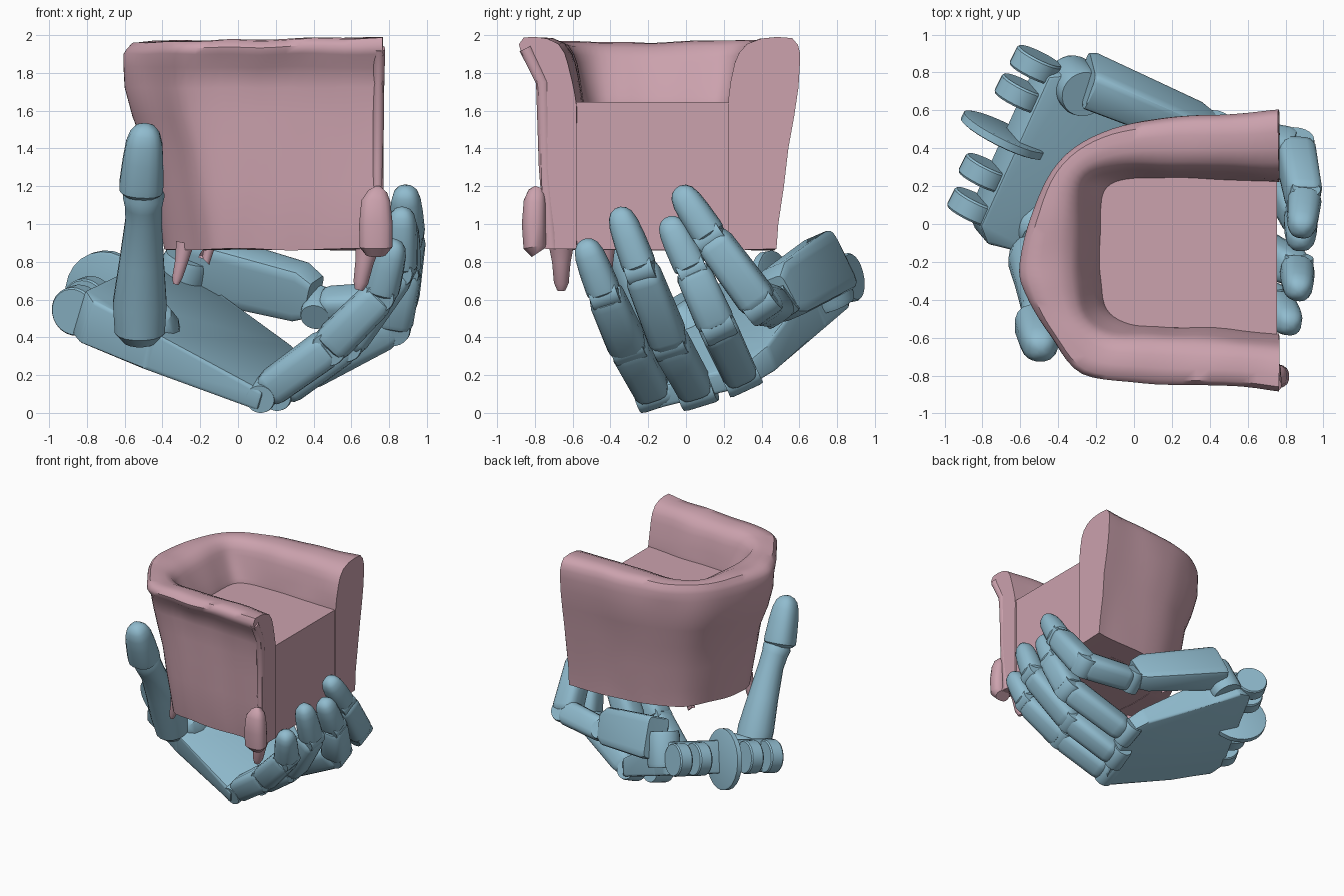
import bpy, bmesh, math
from mathutils import Vector as V, noise

if "Cube" in bpy.data.objects:
    bpy.data.objects.remove(bpy.data.objects["Cube"])


def material(name, col):
    m = bpy.data.materials.new(name)
    m.diffuse_color = col
    m.use_nodes = True
    m.node_tree.nodes["Principled BSDF"].inputs["Base Color"].default_value = m.diffuse_color
    return m


PINK = material("chair_pink", (0.60, 0.36, 0.42, 1))
BLUE = material("hand_blue", (0.28, 0.50, 0.62, 1))


def finish(name, bm, mat, angle=35):
    bmesh.ops.recalc_face_normals(bm, faces=bm.faces[:])
    me = bpy.data.meshes.new(name)
    bm.to_mesh(me)
    bm.free()
    ob = bpy.data.objects.new(name, me)
    bpy.context.collection.objects.link(ob)
    me.materials.append(mat)
    bpy.ops.object.select_all(action='DESELECT')
    ob.select_set(True)
    bpy.context.view_layer.objects.active = ob
    bpy.ops.object.shade_smooth_by_angle(angle=math.radians(angle))
    return ob


def loft(name, rings, mat, angle=35):
    bm = bmesh.new()
    vs = [[bm.verts.new(p) for p in r] for r in rings]
    n = len(vs[0])
    for a, b in zip(vs, vs[1:]):
        for i in range(n):
            bm.faces.new((a[i], a[(i + 1) % n], b[(i + 1) % n], b[i]))
    bm.faces.new(vs[0])
    bm.faces.new(vs[-1])
    return finish(name, bm, mat, angle)


def tube(name, pts, sizes, side, mat, e=2.0, n=16):
    """Loft superellipse sections (half width, half depth) along a path."""
    pts = [V(p) for p in pts]
    rings = []
    for i, p in enumerate(pts):
        t = (pts[min(i + 1, len(pts) - 1)] - pts[max(i - 1, 0)]).normalized()
        s = (V(side) - t * t.dot(V(side))).normalized()
        d = t.cross(s)
        ring = []
        for k in range(n):
            a = 2 * math.pi * (k + 0.5) / n
            c, q = math.cos(a), math.sin(a)
            ring.append(p + s * sizes[i][0] * math.copysign(abs(c) ** (2 / e), c)
                        + d * sizes[i][1] * math.copysign(abs(q) ** (2 / e), q))
        rings.append(ring)
    return loft(name, rings, mat)


def segment(name, p, q, r0, r1, side, tip=False, e=3.6):
    p, q = V(p), V(q)
    prof = [(-.03, .7), (.02, .92), (.1, 1), (.88, 1), (.97, .88), (1.01, .65)]
    if tip:
        prof = [(0, .75), (.06, .97), (.15, 1), (.5, 1), (.75, .95), (.9, .8), (.98, .55), (1.02, .2)]
    tube(name, [p.lerp(q, t) for t, _ in prof],
         [((r0 + (r1 - r0) * t) * k,) * 2 for t, k in prof], side, BLUE, 2.5 if tip else e)


def disc(name, c, axis, r, half):
    c, a = V(c), V(axis).normalized()
    tube(name, [c - a * half, c - a * half * .8, c + a * half * .8, c + a * half],
         [(r * .94,) * 2, (r, r), (r, r), (r * .94,) * 2], a.orthogonal(), BLUE, 2, 24)


def spline(pts, per):
    P = [pts[0]] + pts + [pts[-1]]
    out = []
    for i in range(1, len(P) - 2):
        a, b, c, d = P[i - 1:i + 3]
        for k in range(per):
            t = k / per
            out.append(0.5 * (2 * b + (c - a) * t + (2 * a - 5 * b + 4 * c - d) * t * t
                              + (3 * b - a - 3 * c + d) * t ** 3))
    return out + [pts[-1]]


# Tub chair wall: arms and curved back, opening toward +x
outer = [(.765, .6), (.45, .575), (.15, .56), (-.12, .5), (-.36, .37), (-.51, .13), (-.6, -.2),
         (-.57, -.38), (-.44, -.6), (-.28, -.8), (.05, -.85), (.4, -.86), (.765, -.89)]
inner = [(.765, .26), (.5, .27), (.2, .28), (-.08, .28), (-.23, .23), (-.27, .1), (-.275, -.1),
         (-.27, -.3), (-.24, -.48), (-.1, -.57), (.1, -.58), (.4, -.59), (.765, -.63)]
OUT = spline([V((x, y, 0)) for x, y in outer], 5)
INN = spline([V((x, y, 0)) for x, y in inner], 5)
CEN = V((.765, -.15, 0))


def scaled(p, s, sy, z):
    """Shrink toward the front centre; the -y flank has its own y scale."""
    d = p - CEN
    k = min(max(-d.y / .4, 0), 1)
    return CEN + V((d.x * s, d.y * (s + (sy - s) * k), z))


wall = [(.845, .80, .865), (.86, .82, 1.0), (.89, .83, 1.2), (.92, .835, 1.4), (.965, .84, 1.57),
        (.995, .85, 1.72), (1, .88, 1.83), (1, .97, 1.9)]
rim = [(.04, 1.95), (.13, 1.985), (.35, 1.99), (.6, 1.985), (.82, 1.96), (.94, 1.91)]
inside = [(1.0, 1.85), (.95, 1.75), (.92, 1.68), (.9, 1.62), (.9, .865)]
rings = []
for i, (o, n) in enumerate(zip(OUT, INN)):
    dip = -.025 * math.sin(math.pi * i / (len(OUT) - 1))
    ring = [scaled(o, s, sy, z) for s, sy, z in wall]
    ring += [o.lerp(n, t) + V((0, 0, z + dip)) for t, z in rim]
    ring += [scaled(n, s, s, z) for s, z in inside]
    rings.append([p + noise.noise_vector(p * 4) * .01 for p in ring])
loft("chair_wall", rings, PINK, 50)

# Seat block filling the inside of the tub
loft("seat", [[scaled(n, k, k, z) - V((.01, 0, 0)) for n in INN]
              for k, z in [(.93, .865), (.93, 1.62), (.92, 1.645)]], PINK)


def soft_box(name, c, h, mat, bevel):
    bm = bmesh.new()
    bmesh.ops.create_cube(bm, size=2)
    for v in bm.verts:
        v.co = V([c[k] + v.co[k] * h[k] for k in range(3)])
    bmesh.ops.bevel(bm, geom=bm.edges[:], offset=bevel, segments=4, profile=.5, affect='EDGES')
    return finish(name, bm, mat)


# Front corner piping, hanging lump and stub legs
tube("front_piping", [(.74, -.71, .87), (.74, -.745, 1.3), (.745, -.76, 1.75), (.75, -.85, 1.93)],
     [(.03, .035)] * 4, (1, 0, 0), PINK)
tube("corner_lump", [(.73, -.78, .85), (.73, -.8, .88), (.73, -.805, 1.0), (.73, -.8, 1.12),
                     (.74, -.79, 1.17), (.74, -.78, 1.195)],
     [(.06, .045), (.088, .062), (.09, .065), (.078, .06), (.05, .045), (.015, .02)],
     (1, 0, 0), PINK, 2.6)
for name, x, y, zb, r in [("front_leg", .67, -.66, .65, .05), ("back_leg", -.3, -.42, .68, .035),
                          ("rear_stub", -.17, .18, .82, .025)]:
    tube(name, [(x + .02, y, .9), (x, y, .8), (x - .02, y, zb + .04), (x - .03, y, zb)],
         [(r * 1.4, r * 1.4), (r, r), (r * .8, r * .8), (r * .45, r * .45)], (1, 0, 0), PINK)


# Palm: tilted plate, thicker at the wrist
def plane_z(x, y):
    return .02 - .3 * (x - .12) + .355 * (y + .2)


NORMAL = V((.3, -.355, 1)).normalized()
outline = [(.1, -.25, .11), (.17, -.13, .11), (.36, .34, .12), (.25, .48, .15), (-.22, .74, .24),
           (-.4, .87, .26), (-.52, .86, .26), (-.88, .07, .26), (-.84, -.03, .25), (-.5, -.12, .21)]
bm = bmesh.new()
low = [bm.verts.new((x, y, plane_z(x, y))) for x, y, t in outline]
top = [bm.verts.new(v.co + NORMAL * o[2]) for v, o in zip(low, outline)]
bm.faces.new(low)
bm.faces.new(top)
for i in range(len(low)):
    j = (i + 1) % len(low)
    bm.faces.new((low[i], low[j], top[j], top[i]))
bmesh.ops.bevel(bm, geom=bm.edges[:], offset=.02, segments=2, profile=.5, affect='EDGES')
finish("palm", bm, BLUE)

# Wrist hinge tabs and the large centre disc
WRIST = V((.42, .85, .17))
for i, (x, y) in enumerate([(-.85, .09), (-.79, .27), (-.6, .69), (-.52, .84)]):
    disc("wrist_tab_%d" % i, (x, y, plane_z(x, y) + .13), WRIST, .13, .055)
disc("wrist_disc", (-.69, .47, plane_z(-.69, .47) + .12), WRIST, .24, .025)

# Little finger base bar with its joint
tube("little_finger_bar", [(-.25, .76, .79), (-.23, .755, .785), (.33, .52, .64), (.4, .49, .61)],
     [(.1, .16), (.11, .17), (.09, .15), (.08, .11)], (.35, .9, .4), BLUE, 7)
disc("little_finger_joint", (-.3, .73, .7), NORMAL, .13, .14)

# Fingers: knuckle, three segments with hinge pins
fingers = {
    "index": [(.13, -.17, .1), (.49, -.31, .36), (.76, -.43, .63), (.83, -.54, .91)],
    "middle": [(.22, .06, .11), (.58, -.09, .38), (.86, -.24, .76), (.87, -.36, 1.08)],
    "ring": [(.31, .29, .19), (.82, .16, .47), (.88, .03, .76), (.88, -.1, 1.03)],
    "little": [(.42, .48, .56), (.85, .39, .58), (.9, .13, .93), (.885, -.04, 1.19)],
}
for name, pts in fingers.items():
    p = [V(q) for q in pts]
    side = (p[1] - p[0]).cross(p[3] - p[1]).normalized()
    disc(name + "_knuckle", p[0], side, .08, .095)
    segment(name + "_proximal", p[0].lerp(p[1], .08), p[1], .095, .102, side)
    disc(name + "_lower_pin", p[1], side, .095, .085)
    segment(name + "_middle", p[1], p[2], .105, .095, side)
    disc(name + "_upper_pin", p[2], side, .08, .075)
    segment(name + "_tip", p[2], p[3], .092, .078, side, True)

# Thumb: mount, flared base shaft, knuckle and tip
tube("thumb_mount", [(-.48, .04, .4), (-.49, -.01, .46), (-.5, -.06, .52), (-.5, -.08, .55)],
     [(.18, .16), (.18, .16), (.15, .13), (.09, .09)], (1, 0, 0), BLUE)
tube("thumb_shaft",
     [(-.52, -.12, .38), (-.52, -.14, .43), (-.52, -.2, .58), (-.51, -.31, .8), (-.5, -.43, 1.02),
      (-.5, -.48, 1.1), (-.5, -.51, 1.15), (-.5, -.55, 1.21)],
     [(.09, .09), (.135, .13), (.145, .13), (.12, .115), (.098, .1), (.1, .105), (.112, .105), (.08, .08)],
     (1, 0, 0), BLUE)
segment("thumb_tip", (-.515, -.52, 1.16), (-.49, -.67, 1.52), .122, .095, (1, 0, 0), True)
